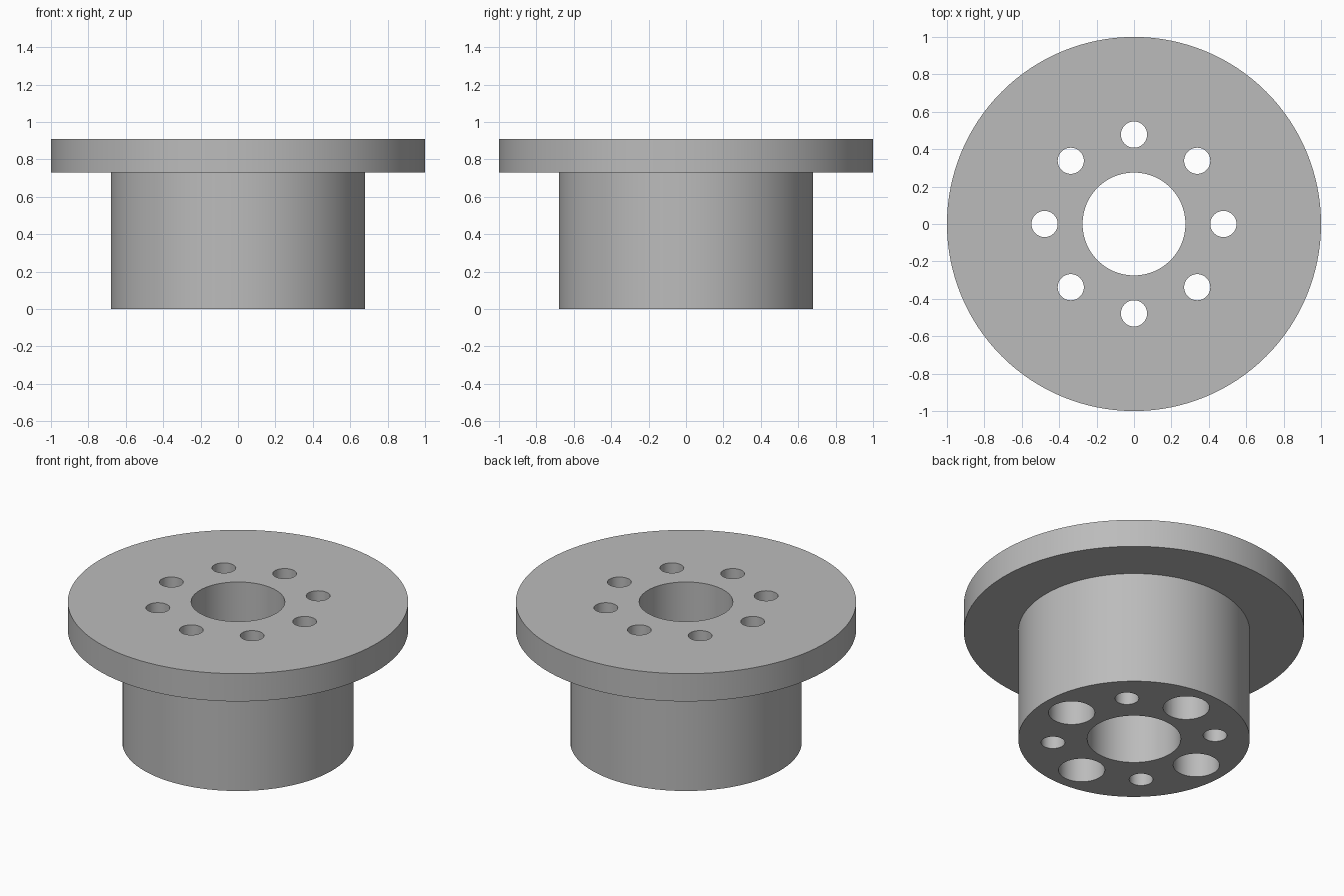
import bpy
import bmesh
from math import cos, sin, pi, radians

cube = bpy.data.objects.get("Cube")
if cube:
    bpy.data.objects.remove(cube, do_unlink=True)

HEIGHT, FLANGE_Z = 0.91, 0.73
FLANGE_R, HUB_R, BORE_R = 1.0, 0.68, 0.275
BOLT_CIRCLE, HOLE_R = 0.478, 0.07
POCKET_R, POCKET_TOP = 0.136, 0.45

steel = bpy.data.materials.new("plain grey")
steel.use_nodes = True
grey = (0.5, 0.5, 0.5, 1)
steel.diffuse_color = grey
steel.node_tree.nodes["Principled BSDF"].inputs["Base Color"].default_value = grey


def lathe(name, profile, x=0, y=0, sides=128):
    """Closed solid turned from (radius, height) points."""
    bm = bmesh.new()
    rings = [[bm.verts.new((x + r * cos(2 * pi * i / sides),
                            y + r * sin(2 * pi * i / sides), z))
              for i in range(sides)] for r, z in profile]
    for low, high in zip(rings, rings[1:]):
        for i in range(sides):
            j = (i + 1) % sides
            bm.faces.new((low[i], low[j], high[j], high[i]))
    bm.faces.new(rings[0][::-1])
    bm.faces.new(rings[-1])
    mesh = bpy.data.meshes.new(name)
    bm.to_mesh(mesh)
    bm.free()
    obj = bpy.data.objects.new(name, mesh)
    bpy.context.collection.objects.link(obj)
    return obj


# Hub with wide flange on top
hub = lathe("flanged_hub", [(HUB_R, 0), (HUB_R, FLANGE_Z),
                            (FLANGE_R, FLANGE_Z), (FLANGE_R, HEIGHT)])
hub.data.materials.append(steel)

# Centre bore, and a ring of bolt holes; every other one has a wide pocket below
low, high = -0.1, HEIGHT + 0.1
cutters = [lathe("bore_cutter", [(BORE_R, low), (BORE_R, high)], sides=96)]
for k in range(8):
    a = k * pi / 4
    profile = [(HOLE_R, low), (HOLE_R, high)]
    if k % 2 == 0:
        profile = [(POCKET_R, low), (POCKET_R, POCKET_TOP),
                   (HOLE_R, POCKET_TOP), (HOLE_R, high)]
    cutters.append(lathe("hole_cutter", profile,
                         BOLT_CIRCLE * cos(a), BOLT_CIRCLE * sin(a), 48))

bpy.context.view_layer.objects.active = hub
for cutter in cutters:
    cutter.hide_render = True
    cut = hub.modifiers.new("cut", 'BOOLEAN')
    cut.operation = 'DIFFERENCE'
    cut.solver = 'EXACT'
    cut.object = cutter
    bpy.ops.object.modifier_apply(modifier=cut.name)
    bpy.data.objects.remove(cutter, do_unlink=True)

bpy.ops.object.select_all(action='DESELECT')
hub.select_set(True)
bpy.ops.object.shade_smooth_by_angle(angle=radians(30))
